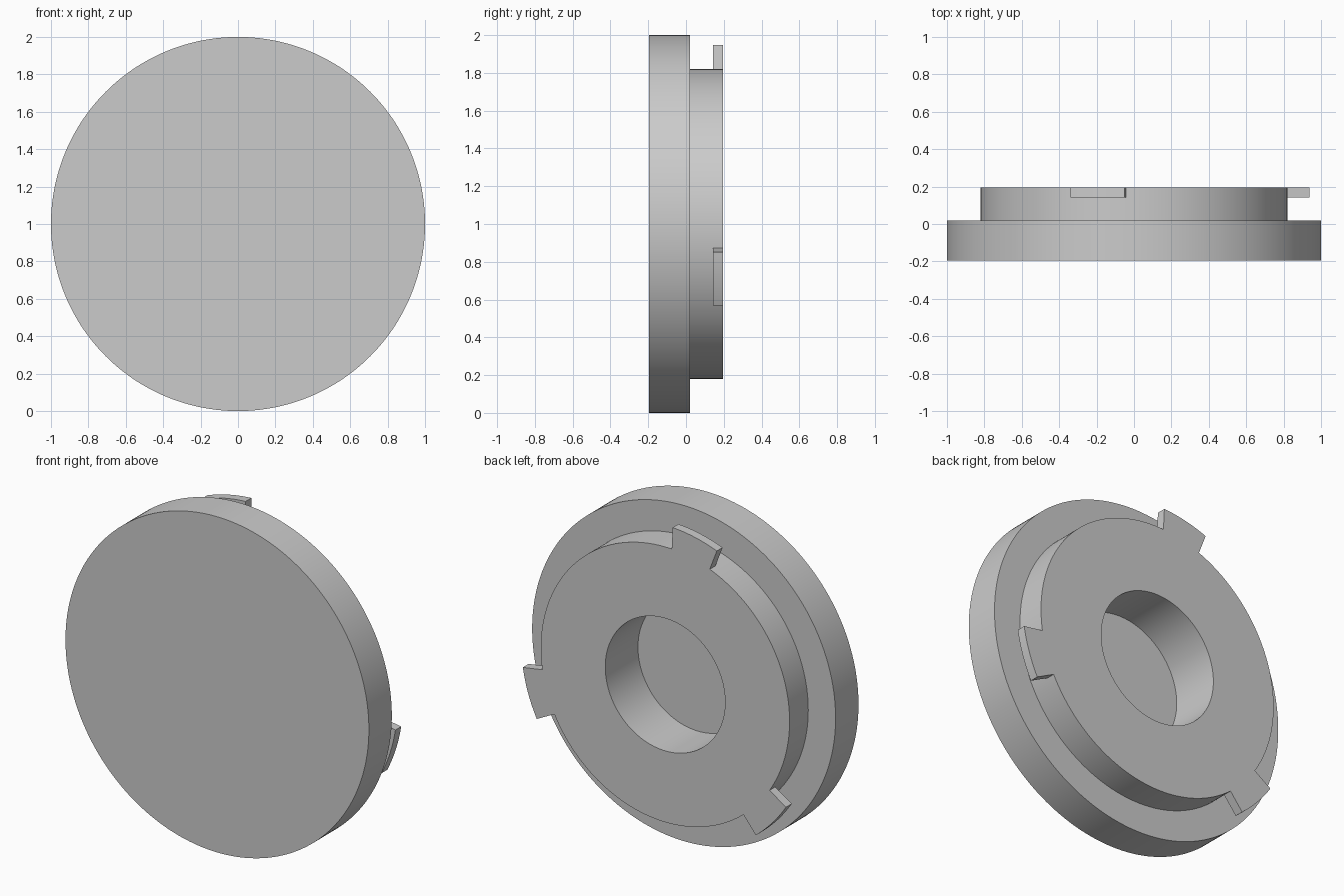
import bpy, bmesh
from math import sin, cos, radians

old = bpy.data.objects.get("Cube")
if old:
    bpy.data.objects.remove(old, do_unlink=True)

# Main dimensions, with the axis running along y at height 1
CENTRE_Z = 1.0
FRONT, LEDGE, BACK = -0.196, 0.02, 0.196
RIM_R, HUB_R, TAB_R, BORE_R = 1.0, 0.82, 0.95, 0.395
BORE_FLOOR, TAB_FRONT = -0.112, 0.142
STEP = 1.5

grey = bpy.data.materials.new("plain grey")
grey.use_nodes = True
colour = (0.6, 0.6, 0.6, 1)
grey.diffuse_color = colour
grey.node_tree.nodes["Principled BSDF"].inputs["Base Color"].default_value = colour


def revolve(name, profile, start, sweep, closed_profile):
    """Sweep (radius, y) points around the axis; partial sweeps get end caps."""
    bm = bmesh.new()
    full = sweep == 360
    count = round(sweep / STEP)
    rings = []
    for i in range(count if full else count + 1):
        a = radians(start + i * STEP)
        rings.append([bm.verts.new((r * cos(a), y, CENTRE_Z + r * sin(a)))
                      for r, y in profile])
    n = len(profile)
    for i in range(count):
        a, b = rings[i], rings[(i + 1) % len(rings)]
        for j in range(n if closed_profile else n - 1):
            k = (j + 1) % n
            bm.faces.new((a[j], a[k], b[k], b[j]))
    if full:
        # flat discs close the front face and the bore floor
        for j in (0, n - 1):
            bm.faces.new([ring[j] for ring in rings])
    else:
        bm.faces.new(rings[0])
        bm.faces.new(rings[-1])
    bmesh.ops.recalc_face_normals(bm, faces=bm.faces)
    mesh = bpy.data.meshes.new(name)
    bm.to_mesh(mesh)
    bm.free()
    mesh.materials.append(grey)
    obj = bpy.data.objects.new(name, mesh)
    bpy.context.collection.objects.link(obj)
    bpy.ops.object.select_all(action="DESELECT")
    obj.select_set(True)
    bpy.context.view_layer.objects.active = obj
    bpy.ops.object.shade_smooth_by_angle(angle=radians(30))
    return obj


# Stepped cap body with a blind bore in the back
revolve("cap_body",
        [(RIM_R, FRONT), (RIM_R, LEDGE), (HUB_R, LEDGE), (HUB_R, BACK),
         (BORE_R, BACK), (BORE_R, BORE_FLOOR)],
        0, 360, False)

# Three bayonet tabs flush with the back of the hub
tab_section = [(HUB_R, TAB_FRONT), (TAB_R, TAB_FRONT), (TAB_R, BACK), (HUB_R, BACK)]
for name, angle in (("top_tab", 93), ("left_tab", -27), ("right_tab", 213)):
    revolve(name, tab_section, angle, 18, True)
